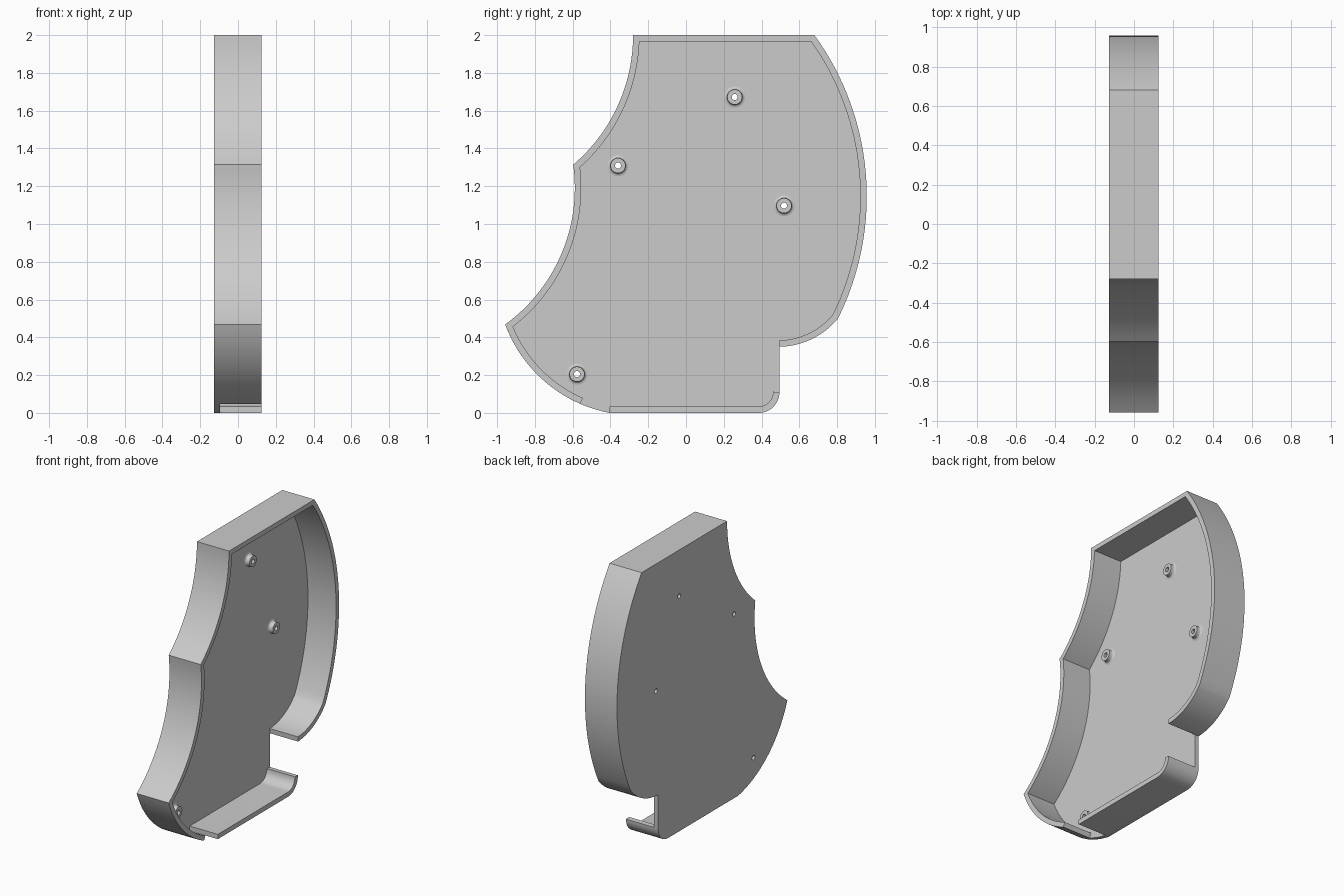
import bpy, bmesh, math
from mathutils import Vector, Matrix

if "Cube" in bpy.data.objects:
    bpy.data.objects.remove(bpy.data.objects["Cube"])

BACK, FLOOR, RIM, T = -0.127, -0.096, 0.125, 0.034
HOLES = [(0.258, 1.672), (-0.36, 1.309), (0.519, 1.097), (-0.577, 0.205)]
HOLE_R = 0.016

grey = bpy.data.materials.new("light grey plastic")
grey.diffuse_color = (0.6, 0.6, 0.6, 1)
grey.use_nodes = True
grey.node_tree.nodes["Principled BSDF"].inputs["Base Color"].default_value = grey.diffuse_color


def arc(a, b, c, n=24):
    """Points of the circular arc from a through b to c."""
    (ax, ay), (bx, by), (cx, cy) = a, b, c
    d = 2 * (ax * (by - cy) + bx * (cy - ay) + cx * (ay - by))
    sa, sb, sc = ax * ax + ay * ay, bx * bx + by * by, cx * cx + cy * cy
    o = Vector(((sa * (by - cy) + sb * (cy - ay) + sc * (ay - by)) / d,
                (sa * (cx - bx) + sb * (ax - cx) + sc * (bx - ax)) / d))
    u, v = Vector(a) - o, Vector(c) - o
    turn = -u.angle_signed(v)
    return [o + Matrix.Rotation(turn * i / n, 2) @ u for i in range(n + 1)]


def chain(*runs):
    """Join runs of points, dropping repeats."""
    out = []
    for p in (Vector(q) for run in runs for q in run):
        if not out or (p - out[-1]).length > 1e-4:
            out.append(p)
    return out


def band(path, t):
    """Closed strip between a path and its mitred offset to the right."""
    inner = []
    for i, p in enumerate(path):
        d0 = (p - path[i - 1]).normalized() if i else (path[1] - p).normalized()
        d1 = (path[i + 1] - p).normalized() if i < len(path) - 1 else d0
        n0, n1 = Vector((d0.y, -d0.x)), Vector((d1.y, -d1.x))
        inner.append(p + (n0 + n1) * t / (1 + n0.dot(n1)))
    return path + inner[::-1]


def finish(ob):
    bpy.ops.object.select_all(action='DESELECT')
    bpy.context.view_layer.objects.active = ob
    ob.select_set(True)
    if ob.type == 'CURVE':
        bpy.ops.object.convert(target='MESH')
        ob = bpy.context.object
        bm = bmesh.new()
        bm.from_mesh(ob.data)
        bmesh.ops.remove_doubles(bm, verts=bm.verts, dist=1e-5)
        bmesh.ops.recalc_face_normals(bm, faces=bm.faces)
        bm.to_mesh(ob.data)
        bm.free()
    ob.data.materials.clear()
    ob.data.materials.append(grey)
    bpy.ops.object.shade_smooth_by_angle(angle=math.radians(25))


def slab(name, loops, x0, x1):
    """Extrude closed (y, z) loops from x0 to x1."""
    cu = bpy.data.curves.new(name, 'CURVE')
    cu.dimensions, cu.fill_mode, cu.extrude = '2D', 'BOTH', (x1 - x0) / 2
    for pts in loops:
        s = cu.splines.new('POLY')
        s.points.add(len(pts) - 1)
        for q, p in zip(s.points, pts):
            q.co = (p[0], p[1], 0, 1)
        s.use_cyclic_u = True
    ob = bpy.data.objects.new(name, cu)
    bpy.context.collection.objects.link(ob)
    ob.matrix_world = Matrix(((0, 0, 1, (x0 + x1) / 2), (1, 0, 0, 0),
                              (0, 1, 0, 0), (0, 0, 0, 1)))
    finish(ob)


def ring(c, r, n=24):
    return [(c[0] + r * math.cos(2 * math.pi * i / n),
             c[1] + r * math.sin(2 * math.pi * i / n)) for i in range(n)]


# Outline runs, clockwise from the lower left
tip, gap, foot = (-0.957, 0.468), (-0.56, 0.048), (-0.405, 0)
toe = arc(foot, gap, tip)
lip = arc(gap, (-0.78, 0.190), tip)
o = arc(foot, gap, tip, 200)
lip = [p for p in o if p[0] <= gap[0]][::8] + [o[-1]]
sides = chain(arc(tip, (-0.705, 0.75), (-0.597, 1.314)),
              arc((-0.597, 1.314), (-0.351, 1.65), (-0.28, 2.0)),
              arc((0.68, 2.0), (0.957, 1.15), (0.805, 0.5), 32),
              arc((0.805, 0.5), (0.66, 0.388), (0.495, 0.35), 16))
k = 0.11 * math.sqrt(0.5)
corner = arc((0.495, 0.11), (0.385 + k, 0.11 - k), (0.385, 0), 12)

# Back plate with screw holes
slab("back_plate", [chain(toe, sides, corner)] + [ring(h, HOLE_R) for h in HOLES],
     BACK, FLOOR)
# Rim walls, leaving openings at the toe and the right notch
slab("main_wall", [band(chain(lip, sides), T)], FLOOR, RIM)
slab("bottom_wall", [band(chain(corner, [foot]), T)], FLOOR, RIM)

# Screw bosses with flared bases
PROFILE = [(0.056, FLOOR), (0.047, -0.093), (0.042, -0.088), (0.040, -0.081),
           (0.040, -0.062), (HOLE_R, -0.062), (HOLE_R, FLOOR)]
for i, h in enumerate(HOLES):
    bm = bmesh.new()
    rows = [[bm.verts.new((x, y, z)) for y, z in ring(h, r)] for r, x in PROFILE]
    for a, b in zip(rows, rows[1:]):
        for j in range(24):
            m = (j + 1) % 24
            bm.faces.new((a[j], a[m], b[m], b[j]))
    bmesh.ops.recalc_face_normals(bm, faces=bm.faces)
    if sum((f.normal.x for f in bm.faces)) < 0:
        bmesh.ops.reverse_faces(bm, faces=bm.faces)
    me = bpy.data.meshes.new("screw_boss")
    bm.to_mesh(me)
    bm.free()
    ob = bpy.data.objects.new("screw_boss_%d" % (i + 1), me)
    bpy.context.collection.objects.link(ob)
    finish(ob)
